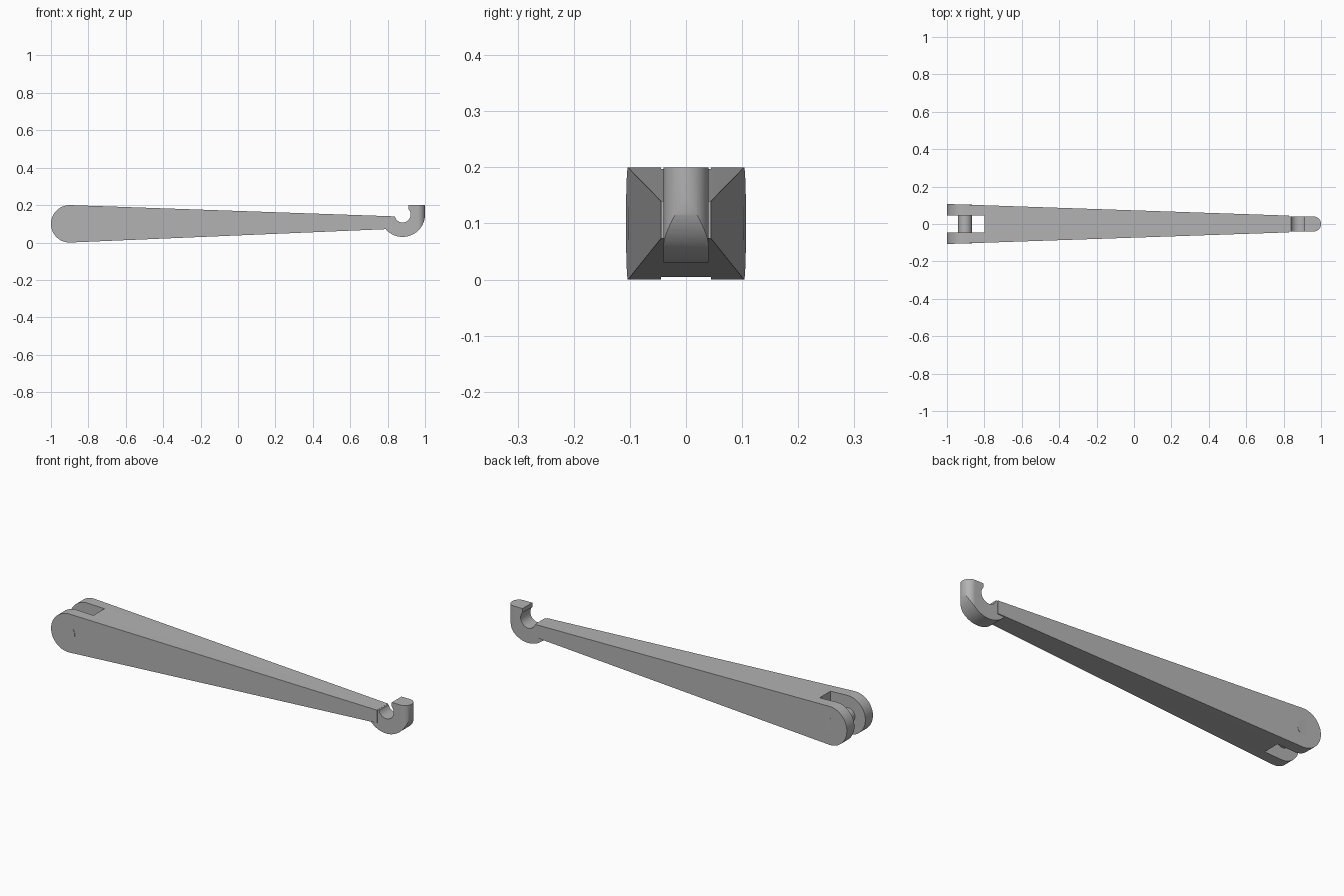
import bpy, bmesh, math
from math import sin, cos, pi

if "Cube" in bpy.data.objects:
    bpy.data.objects.remove(bpy.data.objects["Cube"])

grey = bpy.data.materials.new("plain_grey")
grey.diffuse_color = (0.45, 0.45, 0.45, 1)
grey.use_nodes = True
grey.node_tree.nodes["Principled BSDF"].inputs["Base Color"].default_value = grey.diffuse_color


def arc(cx, cy, r, a0, a1, n):
    """Points on a circular arc, angles in radians."""
    return [(cx + r * cos(a0 + (a1 - a0) * i / n),
             cy + r * sin(a0 + (a1 - a0) * i / n)) for i in range(n + 1)]


def prism(name, near, far):
    """Solid between two matching loops of 3D points."""
    bm = bmesh.new()
    a = [bm.verts.new(p) for p in near]
    b = [bm.verts.new(p) for p in far]
    n = len(a)
    bm.faces.new(a)
    bm.faces.new(b[::-1])
    for i in range(n):
        bm.faces.new((a[i], b[i], b[(i + 1) % n], a[(i + 1) % n]))
    bmesh.ops.recalc_face_normals(bm, faces=bm.faces)
    mesh = bpy.data.meshes.new(name)
    bm.to_mesh(mesh)
    bm.free()
    ob = bpy.data.objects.new(name, mesh)
    bpy.context.collection.objects.link(ob)
    mesh.materials.append(grey)
    return ob


def side_prism(name, profile, half_width):
    """Side (x, z) profile given a width that may vary along x."""
    return prism(name, [(x, -half_width(x), z) for x, z in profile],
                 [(x, half_width(x), z) for x, z in profile])


def combine(ob, other, operation):
    """Apply a boolean and discard the helper."""
    mod = ob.modifiers.new("bool", 'BOOLEAN')
    mod.operation, mod.object, mod.solver = operation, other, 'EXACT'
    bpy.context.view_layer.objects.active = ob
    bpy.ops.object.modifier_apply(modifier=mod.name)
    bpy.data.objects.remove(other, do_unlink=True)


# Tapered arm with a rounded end
arm = side_prism("tapered_arm",
                 arc(-0.9, 0.1, 0.1, math.radians(88), math.radians(272), 48)
                 + [(0.83, 0.073), (0.83, 0.14)],
                 lambda x: 0.107 - 0.034 * (x + 1))

# Fork slot
slot = side_prism("slot_cutter", [(-1.1, -0.1), (-0.8, -0.1), (-0.8, 0.3), (-1.1, 0.3)],
                  lambda x: 0.045)
combine(arm, slot, 'DIFFERENCE')

# Hook: open ring with an upright tip, rounded off as seen from above
hook = side_prism("hook",
                  arc(0.88, 0.15, 0.12, pi + 0.7227, 2 * pi, 32)
                  + [(1.0, 0.2), (0.912, 0.2)]
                  + arc(0.88, 0.15, 0.043, math.radians(42), math.radians(-166), 32)
                  + [(0.81, 0.138)],
                  lambda x: 0.06)
outline = [(0.7, 0.04), (0.7, -0.04)] + arc(0.96, 0, 0.04, -pi / 2, pi / 2, 32)
rounding = prism("rounding", [(x, y, -0.1) for x, y in outline],
                 [(x, y, 0.3) for x, y in outline])
combine(hook, rounding, 'INTERSECT')
combine(arm, hook, 'UNION')

# Pin through the fork
pin = side_prism("fork_pin", arc(-0.903, 0.1, 0.037, 0, 2 * pi * 39 / 40, 39),
                 lambda x: 0.1038)

for ob in (arm, pin):
    bpy.ops.object.select_all(action='DESELECT')
    ob.select_set(True)
    bpy.context.view_layer.objects.active = ob
    bpy.ops.object.shade_smooth_by_angle(angle=math.radians(30))
